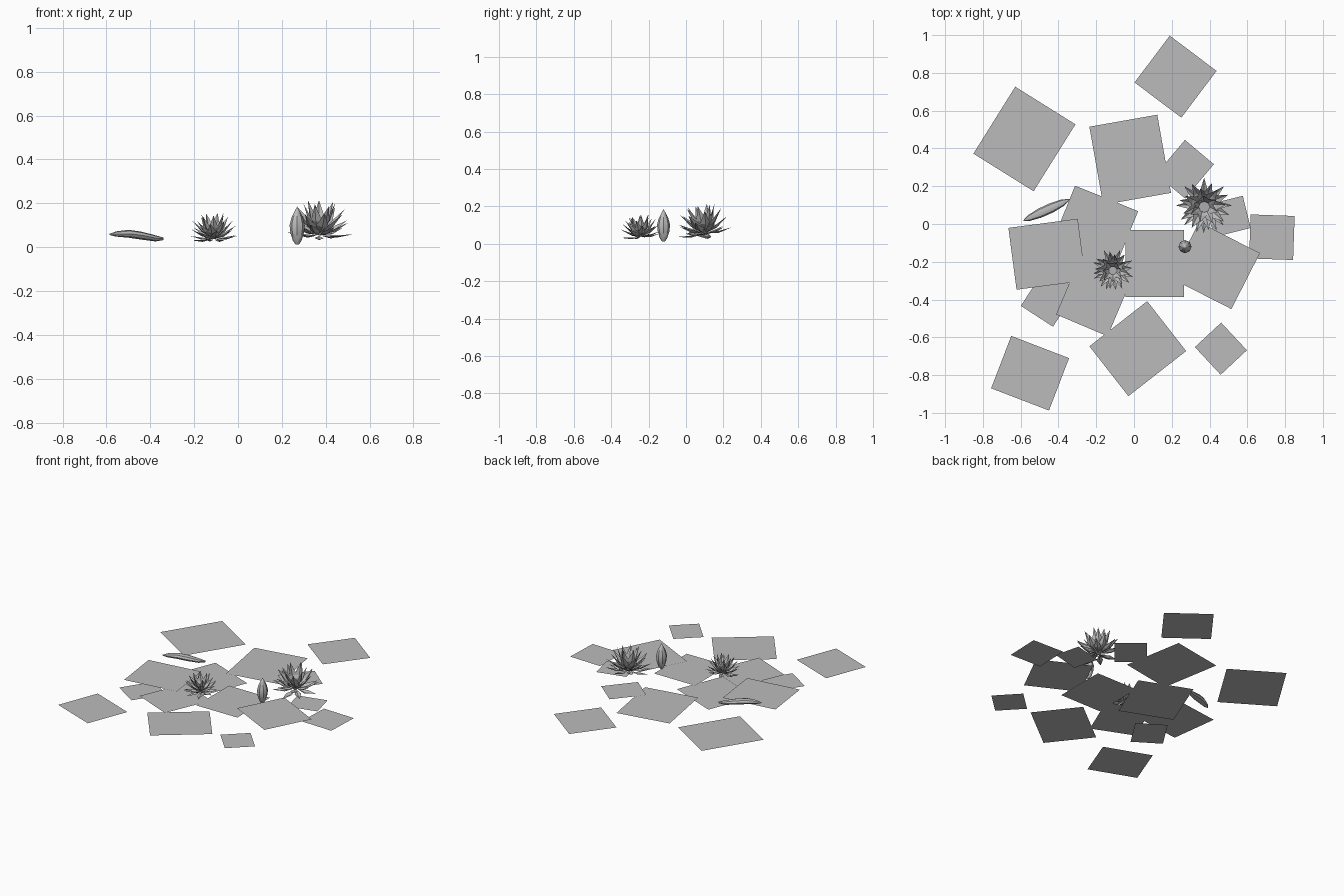
import bpy, bmesh, math
from math import sin, cos, pi, radians
from mathutils import Vector, Matrix

cube = bpy.data.objects.get("Cube")
if cube:
    bpy.data.objects.remove(cube, do_unlink=True)

grey = bpy.data.materials.new("soft_grey")
grey.use_nodes = True
tone = (0.5, 0.5, 0.5, 1)
grey.diffuse_color = tone
grey.node_tree.nodes["Principled BSDF"].inputs["Base Color"].default_value = tone


def finish(bm, name, location=(0, 0, 0), rotation=(0, 0, 0)):
    mesh = bpy.data.meshes.new(name)
    bm.to_mesh(mesh)
    bm.free()
    mesh.materials.append(grey)
    obj = bpy.data.objects.new(name, mesh)
    obj.location = location
    obj.rotation_euler = [radians(a) for a in rotation]
    bpy.context.collection.objects.link(obj)
    return obj


def lily_pad(name, x, y, width, depth, angle, z):
    bm = bmesh.new()
    bmesh.ops.create_grid(bm, x_segments=1, y_segments=1, size=0.5)
    bmesh.ops.scale(bm, vec=(width, depth, 1), verts=bm.verts)
    finish(bm, name, (x, y, z), (0, 0, angle))


def add_petal(bm, turn, rise, length, width):
    # Folded pointed petal: low midrib, raised sides, tip curving upward
    r, e = Matrix.Rotation(turn, 3, 'Z'), radians(rise)
    along = Vector((cos(e), 0, sin(e)))
    up = Vector((-sin(e), 0, cos(e)))
    side = Vector((0, width / 2, 0))
    middle = along * length * 0.5 - up * length * 0.08
    lift = up * width * 0.22
    points = [along * 0.012, middle + side + lift, middle,
              middle - side + lift, along * length]
    root, left, rib, right, tip = [bm.verts.new(r @ p) for p in points]
    for face in ((root, rib, left), (root, right, rib), (left, rib, tip), (rib, right, tip)):
        bm.faces.new(face)


def flower(name, location, rotation, size):
    bm = bmesh.new()
    # Rings: petal count, rise in degrees, length, width
    rings = ((8, 4, 0.150, 0.042), (8, 24, 0.155, 0.050),
             (8, 43, 0.168, 0.055), (7, 62, 0.170, 0.055))
    for i, (count, rise, length, width) in enumerate(rings):
        for k in range(count):
            add_petal(bm, (k + i * 0.5) * 2 * pi / count + i * 0.1,
                      rise + 4 * (k % 2), length, width)
    # Stamen cluster in the middle
    bmesh.ops.create_cone(bm, cap_ends=True, segments=8, radius1=0.018, radius2=0.03,
                          depth=0.05, matrix=Matrix.Translation((0, 0, 0.03)))
    bmesh.ops.scale(bm, vec=(size, size, size), verts=bm.verts)
    finish(bm, name, location, rotation)


def spindle(name, rings, sides):
    # Skin of ellipses; each ring holds its centre and two radius vectors
    bm = bmesh.new()
    loops = []
    for centre, u, v in rings:
        loops.append([bm.verts.new(centre + u * cos(2 * pi * k / sides) + v * sin(2 * pi * k / sides))
                      for k in range(sides)])
    for a, b in zip(loops, loops[1:]):
        for k in range(sides):
            n = (k + 1) % sides
            bm.faces.new((a[k], a[n], b[n], b[k]))
    bm.faces.new(loops[0])
    bm.faces.new(loops[-1])
    bmesh.ops.remove_doubles(bm, verts=bm.verts, dist=0.0005)
    bmesh.ops.recalc_face_normals(bm, faces=bm.faces)
    obj = finish(bm, name)
    bpy.ops.object.select_all(action='DESELECT')
    obj.select_set(True)
    bpy.context.view_layer.objects.active = obj
    bpy.ops.object.shade_smooth_by_angle(angle=radians(40))


# Floating pads: x, y, width, depth, angle, height
pads = (
    (0.22, 0.78, 0.31, 0.31, -37, 0.01),
    (-0.58, 0.45, 0.376, 0.418, -32, 0.01),
    (-0.02, 0.34, 0.365, 0.42, 10, 0.012),
    (0.27, 0.29, 0.20, 0.237, -40, 0.016),
    (-0.22, -0.05, 0.36, 0.40, -22, 0.008),
    (-0.46, -0.16, 0.37, 0.33, 7.5, 0.018),
    (0.11, -0.21, 0.312, 0.355, 0, 0.012),
    (-0.21, -0.38, 0.296, 0.34, -23, 0.014),
    (-0.45, -0.39, 0.203, 0.235, -33, 0.004),
    (-0.55, -0.79, 0.328, 0.297, -21, 0.01),
    (0.02, -0.66, 0.335, 0.388, -52, 0.01),
    (0.46, -0.66, 0.20, 0.19, -47, 0.01),
    (0.43, -0.22, 0.362, 0.333, -27, 0.018),
    (0.73, -0.07, 0.233, 0.233, -2, 0.0),
    (0.50, 0.04, 0.20, 0.175, 14, 0.008),
)
for i, pad in enumerate(pads):
    lily_pad(f"lily_pad_{i + 1}", *pad)

# Two open flowers
flower("large_flower", (0.37, 0.10, 0.052), (10, 2, 0), 1.0)
flower("small_flower", (-0.11, -0.24, 0.035), (6, -6, 25), 0.76)

# Upright closed bud
X, Y, Z = Vector((1, 0, 0)), Vector((0, 1, 0)), Vector((0, 0, 1))
profile = ((0.012, 0.008), (0.03, 0.02), (0.065, 0.031), (0.10, 0.035),
           (0.135, 0.026), (0.165, 0.011), (0.185, 0))
spindle("flower_bud", [(Vector((0.27, -0.12, z)), X * r, Y * r) for z, r in profile], 8)

# Curled leaf lying over the water: position along, height, half width, half thickness
start, end = Vector((-0.585, 0.018, 0)), Vector((-0.34, 0.13, 0))
across = (end - start).normalized().cross(Z)
stations = ((0, 0.058, 0.002, 0.003), (0.12, 0.06, 0.016, 0.012), (0.35, 0.061, 0.025, 0.018),
            (0.6, 0.052, 0.026, 0.018), (0.85, 0.040, 0.018, 0.014), (1, 0.038, 0.003, 0.006))
spindle("curled_leaf", [(start.lerp(end, t) + Z * z, across * w, Z * h)
                        for t, z, w, h in stations], 8)
